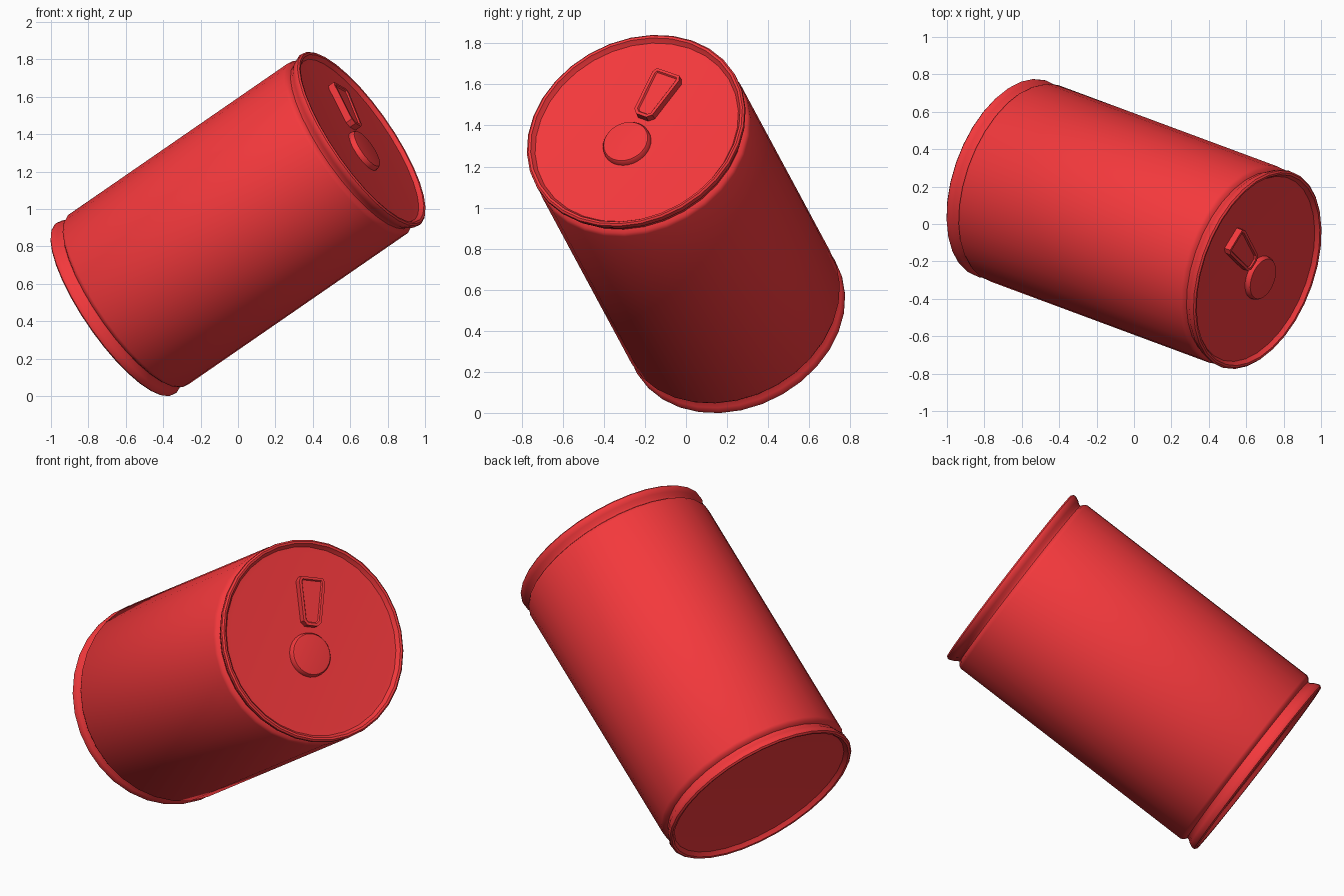
import bpy, bmesh, math
from mathutils import Matrix, Vector

if "Cube" in bpy.data.objects:
    bpy.data.objects.remove(bpy.data.objects["Cube"])

SIDES = 32
RED = bpy.data.materials.new("red_paint")
RED.diffuse_color = (0.9, 0.04, 0.045, 1)
RED.use_nodes = True
RED.node_tree.nodes["Principled BSDF"].inputs["Base Color"].default_value = RED.diffuse_color

# Can frame: local z runs along the can, local y runs along the pull tab
axis = Vector((0.787, -0.292, 0.543)).normalized()
up = Vector((-0.375, 0.50, 0.78))
up = (up - axis * up.dot(axis)).normalized()
side = up.cross(axis)
FRAME = Matrix.Translation((0, 0, 0.92)) @ Matrix((side, up, axis)).transposed().to_4x4()


def finish(name, bm, angle=40):
    bmesh.ops.recalc_face_normals(bm, faces=bm.faces)
    mesh = bpy.data.meshes.new(name)
    bm.to_mesh(mesh)
    bm.free()
    obj = bpy.data.objects.new(name, mesh)
    bpy.context.collection.objects.link(obj)
    mesh.materials.append(RED)
    obj.matrix_world = FRAME
    bpy.ops.object.select_all(action='DESELECT')
    obj.select_set(True)
    bpy.context.view_layer.objects.active = obj
    bpy.ops.object.shade_smooth_by_angle(angle=math.radians(angle))
    return obj


def lathe(name, profile, centre=(0, 0), angle=40):
    """Revolve (radius, height) points and cap both ends."""
    bm = bmesh.new()
    rings = []
    for r, h in profile:
        rings.append([bm.verts.new((centre[0] + r * math.cos(2 * math.pi * i / SIDES),
                                    centre[1] + r * math.sin(2 * math.pi * i / SIDES), h))
                      for i in range(SIDES)])
    for a, b in zip(rings, rings[1:]):
        for i in range(SIDES):
            j = (i + 1) % SIDES
            bm.faces.new((a[i], a[j], b[j], b[i]))
    bm.faces.new(rings[0])
    bm.faces.new(rings[-1])
    return finish(name, bm, angle)


# Body with necks, rolled rims and recessed ends; both halves mirror each other
half = [(0.556, 0.745), (0.548, 0.762), (0.531, 0.772), (0.533, 0.785),
        (0.547, 0.803), (0.556, 0.825), (0.555, 0.838), (0.546, 0.846),
        (0.534, 0.844), (0.526, 0.832), (0.518, 0.822), (0.49, 0.82)]
lathe("can_body", [(r, -h) for r, h in reversed(half)] + half)

# Raised round opening panel on the lid
lathe("opening_panel", [(0.122, 0.815), (0.119, 0.838), (0.112, 0.848), (0.10, 0.85)],
      centre=(-0.01, -0.077))

# Pull tab: tapered plate, rounded corners, shallow pressed panel on top
bm = bmesh.new()
right_edge = [(0.03, 0.078), (0.054, 0.10), (0.079, 0.32), (0.066, 0.345)]
outline = right_edge + [(-x, y) for x, y in reversed(right_edge)]
plate = bm.faces.new([bm.verts.new((x - 0.008, y, 0.815)) for x, y in outline])
top = bmesh.ops.extrude_face_region(bm, geom=[plate])["geom"]
bmesh.ops.translate(bm, vec=(0, 0, 0.043), verts=[g for g in top if isinstance(g, bmesh.types.BMVert)])
cap = [g for g in top if isinstance(g, bmesh.types.BMFace)]
bmesh.ops.inset_region(bm, faces=cap, thickness=0.016)
bmesh.ops.inset_region(bm, faces=cap, thickness=0.006, depth=0)
bmesh.ops.translate(bm, vec=(0, 0, -0.008), verts=cap[0].verts)
finish("pull_tab", bm, 30)
